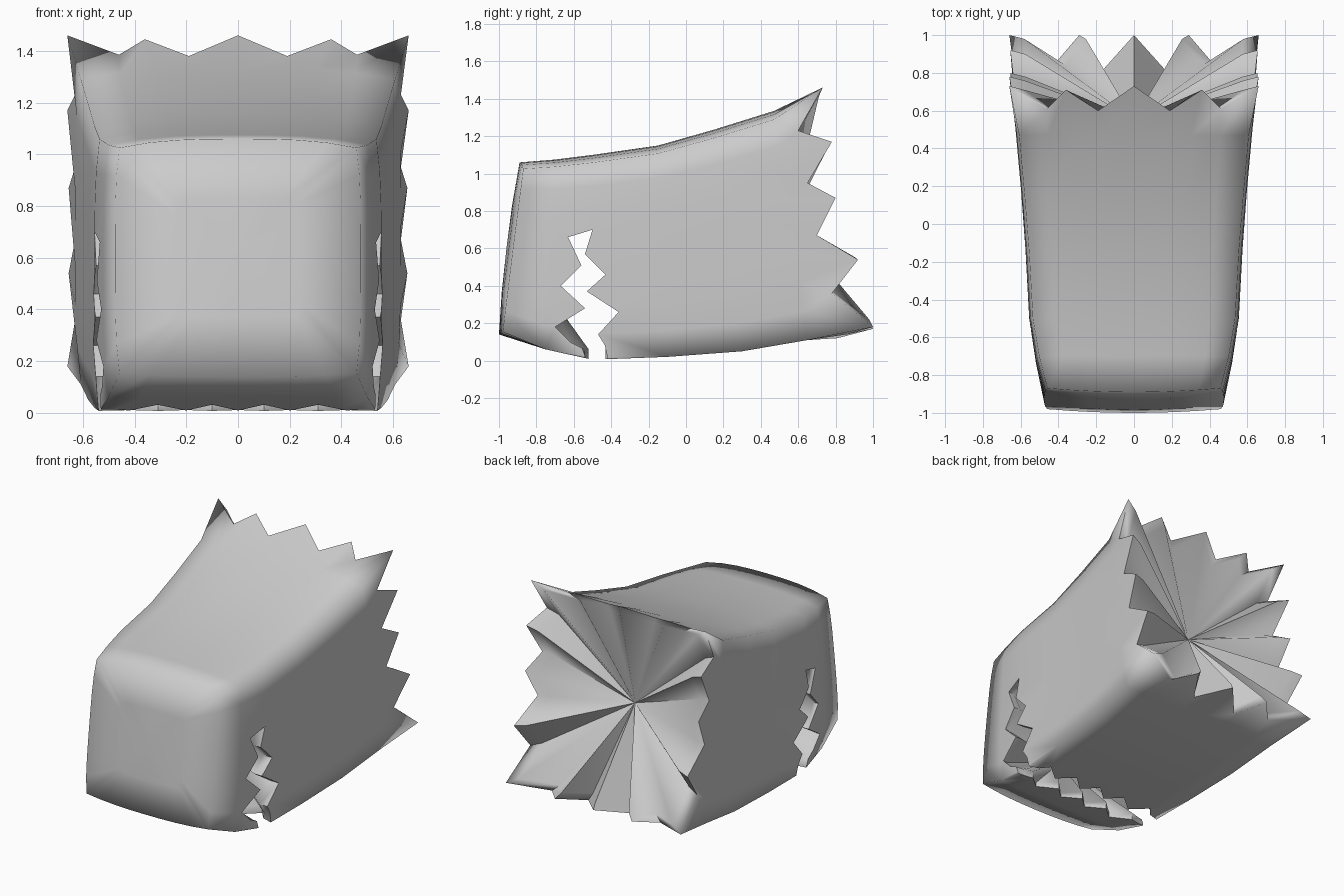
import bpy, bmesh

if "Cube" in bpy.data.objects:
    bpy.data.objects.remove(bpy.data.objects["Cube"])


def make_object(name, bm):
    bmesh.ops.recalc_face_normals(bm, faces=bm.faces[:])
    mesh = bpy.data.meshes.new(name)
    bm.to_mesh(mesh)
    bm.free()
    ob = bpy.data.objects.new(name, mesh)
    bpy.context.collection.objects.link(ob)
    return ob


def mirrored(half):
    # half outline from top centre to bottom centre -> closed ring
    return half + [(-x, y, z) for x, y, z in half[-2:0:-1]]


def bridge(bm, a, b):
    n = len(a)
    for i in range(n):
        bm.faces.new((a[i], a[(i + 1) % n], b[(i + 1) % n], b[i]))


def fan(bm, ring, centre):
    c = bm.verts.new(centre)
    n = len(ring)
    for i in range(n):
        bm.faces.new((ring[i], ring[(i + 1) % n], c))


# square half outline: top centre, right corner, bottom centre
steps = [0, .25, .5, .75, 1]
square = ([(u, 1) for u in steps] + [(1, 1 - 2 * k / 8) for k in range(1, 8)]
          + [(u, -1) for u in reversed(steps)])


def section(yt, yb, zt, zb, w, bottom_drop=0.0, bow=0.0):
    mid, h = (zt + zb) / 2, (zt - zb) / 2
    half = []
    for u, v in square:
        drop = .075 * u ** 3 if v > 0 else bottom_drop * u ** 3
        z = mid + h * v * (1 - drop)
        y = yb + (yt - yb) * (v + 1) / 2 - bow * (1 - u * u)
        half.append((w * u * (1 - .035 * v ** 4), y, z))
    return mirrored(half)


# stations: y top, y bottom, z top, z bottom, half width
stations = [(-.87, -.98, 1.06, .14, .475, .03, .02), (-.7, -.75, 1.075, .06, .52),
            (-.5, -.5, 1.10, .005, .555), (-.15, -.1, 1.15, .02, .575),
            (.15, .3, 1.235, .05, .60), (.47, .65, 1.335, .11, .63)]

# torn rear rim, right half
rim = [(0, .73, 1.46), (.19, .60, 1.38), (.36, .71, 1.445), (.46, .61, 1.385),
       (.66, .73, 1.46), (.63, .60, 1.23), (.66, .78, 1.17), (.63, .65, .95),
       (.655, .80, .87), (.63, .70, .67), (.655, .92, .54), (.63, .78, .36),
       (.66, 1.0, .18), (.41, .86, .14), (.29, 1.0, .17), (.17, .81, .12), (0, 1.0, .17)]

# body shell: front cap, skin, thick torn lip, shallow dished cap
bm = bmesh.new()
loops = [section(*s) for s in stations]
loops.insert(0, [(x * .5, (y + .93) * .5 - .95, (z - .6) * .5 + .6) for x, y, z in loops[0]])
full_rim = mirrored(rim)
loops += [full_rim, [(x * .88, y - .02, (z - .75) * .93 + .75) for x, y, z in full_rim]]
rings = [[bm.verts.new(p) for p in loop] for loop in loops]
for a, b in zip(rings, rings[1:]):
    bridge(bm, a, b)
fan(bm, rings[0], (0, -.96, .6))
fan(bm, rings[-1], (0, .55, .73))
body = make_object("body_shell", bm)


# zigzag slot running up both sides and across the underside
def chain(side, corner_y, bottom, ex):
    xs, zb = (.70, -.12) if ex else (.49, .06)
    right = [(xs, y, z) for y, z in side] + [(xs, corner_y, zb)]
    right += [(x, y, zb) for x, y in bottom]
    return right + [(-x, y, z) for x, y, z in right[-2::-1]]


front_lip = ([(-.63, .66), (-.56, .51), (-.67, .40), (-.54, .28), (-.70, .18), (-.62, .10)],
             -.54, [(.42, -.52), (.31, -.62), (.2, -.52), (.1, -.62), (0, -.52)])
rear_lip = ([(-.50, .70), (-.54, .57), (-.43, .46), (-.53, .37), (-.36, .26), (-.47, .14)],
            -.42, [(.42, -.34), (.31, -.43), (.2, -.34), (.1, -.43), (0, -.34)])

bm = bmesh.new()
sheets = []
for lip, centre_y in ((front_lip, -.75), (rear_lip, -.25)):
    skin = [bm.verts.new(p) for p in chain(*lip, False)]
    outer = [bm.verts.new(p) for p in chain(*lip, True)]
    for i in range(len(skin) - 1):
        bm.faces.new((skin[i], skin[i + 1], outer[i + 1], outer[i]))
    fan(bm, skin, (0, centre_y, .38))
    sheets.append((skin, outer))
(fs, fo), (rs, ro) = sheets
for i in range(len(fo) - 1):
    bm.faces.new((fo[i], fo[i + 1], ro[i + 1], ro[i]))
bm.faces.new((fs[0], fs[-1], rs[-1], rs[0]))
for k in (0, -1):
    bm.faces.new((fs[k], fo[k], ro[k], rs[k]))
bmesh.ops.triangulate(bm, faces=bm.faces[:])
cutter = make_object("slot_cutter", bm)
cutter.hide_render = True

# cut the slot, then smooth everything but the tooth edges
mod = body.modifiers.new("slot", 'BOOLEAN')
mod.operation = 'DIFFERENCE'
mod.solver = 'EXACT'
mod.object = cutter
bpy.context.view_layer.objects.active = body
body.select_set(True)
bpy.ops.object.modifier_apply(modifier=mod.name)
bpy.data.objects.remove(cutter)
bpy.ops.object.select_all(action='DESELECT')
body.select_set(True)
bpy.context.view_layer.objects.active = body
bpy.ops.object.shade_smooth_by_angle(angle=1.6)
bm = bmesh.new()
bm.from_mesh(body.data)
for e in bm.edges:
    if all(-.72 < v.co.y < -.3 and v.co.z < .72 for v in e.verts) and e.calc_face_angle(0) > .9:
        e.smooth = False
bm.to_mesh(body.data)
bm.free()
